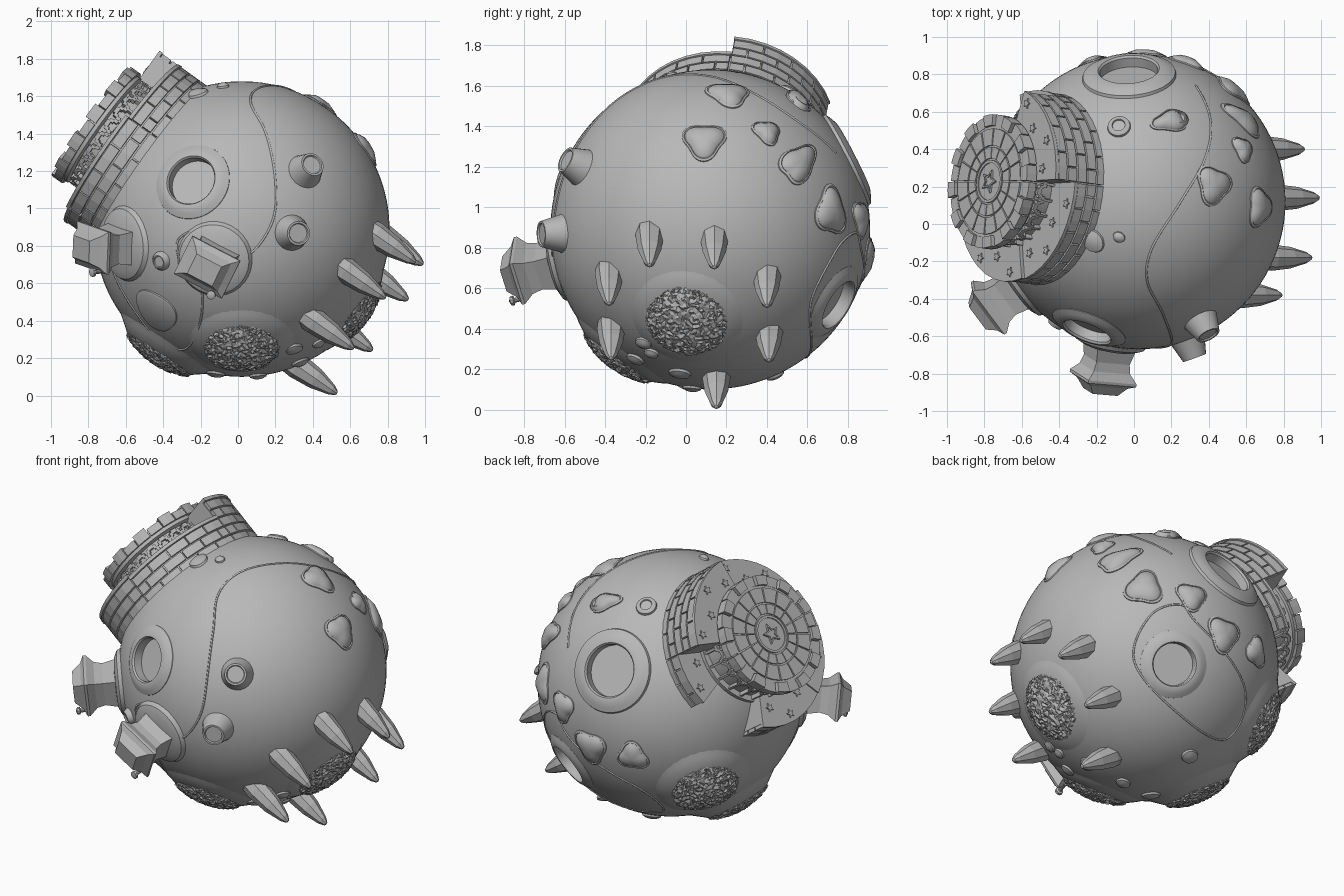
import bpy, bmesh, random
from math import sin, cos, pi, sqrt, radians
from mathutils import Vector, Matrix

random.seed(4)
if "Cube" in bpy.data.objects:
    bpy.data.objects.remove(bpy.data.objects["Cube"])

C, R = Vector((.02, .12, .89)), .79

stone = bpy.data.materials.new("plain grey")
stone.use_nodes = True
grey = (.48, .48, .48, 1)
stone.diffuse_color = grey
stone.node_tree.nodes["Principled BSDF"].inputs["Base Color"].default_value = grey


# Directions from the planet centre, found from two coordinates
def third(a, b):
    return sqrt(max(R * R - a * a - b * b, 0))

def front(x, z, side=-1):
    return Vector((x - C.x, side * third(x - C.x, z - C.z), z - C.z)).normalized()

def right(y, z):
    return Vector((third(y - C.y, z - C.z), y - C.y, z - C.z)).normalized()

def top(x, y):
    return Vector((x - C.x, y - C.y, third(x - C.x, y - C.y))).normalized()

def frame(d, dist=R, roll=0, hint=(0, 0, 1), origin=C):
    z = Vector(d).normalized()
    y = Vector(hint)
    y = (y - z * y.dot(z)).normalized()
    m = Matrix((y.cross(z), y, z)).transposed().to_4x4()
    return Matrix.Translation(origin + z * dist) @ m @ Matrix.Rotation(radians(roll), 4, 'Z')

def finish(name, bm, m=Matrix(), smooth=True):
    bmesh.ops.recalc_face_normals(bm, faces=bm.faces)
    bm.transform(m)
    me = bpy.data.meshes.new(name)
    bm.to_mesh(me)
    bm.free()
    me.materials.append(stone)
    ob = bpy.data.objects.new(name, me)
    bpy.context.collection.objects.link(ob)
    if smooth:
        soften(ob)
    return ob

def soften(ob):
    bpy.ops.object.select_all(action='DESELECT')
    ob.select_set(True)
    bpy.context.view_layer.objects.active = ob
    bpy.ops.object.shade_smooth_by_angle(angle=radians(35))

# Revolved profile; shape varies radius with angle, curved wraps it on the planet
def spin(bm, profile, n=32, m=Matrix(), shape=lambda t: 1, sx=1, sy=1, curved=False):
    rings = []
    for r, z in profile:
        ring = []
        for i in range(n if r else 1):
            t = 2 * pi * i / n
            x, y = r * shape(t) * cos(t) * sx, r * shape(t) * sin(t) * sy
            drop = sqrt(R * R - x * x - y * y) - R if curved else 0
            ring.append(bm.verts.new(m @ Vector((x, y, z + drop))))
        rings.append(ring if r else ring * n)
    for a, b in zip(rings, rings[1:]):
        for i in range(n):
            j = (i + 1) % n
            f = list(dict.fromkeys((a[i], a[j], b[j], b[i])))
            if len(f) > 2:
                bm.faces.new(f)
    for end in (rings[0], rings[-1]):
        if len(set(end)) > 2:
            bm.faces.new(end)

def lathe(name, profile, m, n=32, smooth=True, **kw):
    bm = bmesh.new()
    spin(bm, profile, n, **kw)
    return finish(name, bm, m, smooth)

# Bent block between two radii, two heights and two angles in degrees
def wedge(bm, r0, r1, z0, z1, a0, a1):
    steps = max(1, round((a1 - a0) / 9))
    rows = []
    for i in range(steps + 1):
        t = radians(a0 + (a1 - a0) * i / steps)
        rows.append([bm.verts.new((r * cos(t), r * sin(t), z))
                     for r, z in ((r0, z0), (r1, z0), (r1, z1), (r0, z1))])
    for a, b in zip(rows, rows[1:]):
        for k in range(4):
            bm.faces.new((a[k], a[k - 1], b[k - 1], b[k]))
    bm.faces.new(rows[0])
    bm.faces.new(rows[-1])


# Planet with three round pits
pits = [(front(-.25, 1.15), .13), (Vector((-.06, .88, .45)), .155),
        (Vector((.38, .8, -.47)), .125)]
bm = bmesh.new()
bmesh.ops.create_uvsphere(bm, u_segments=96, v_segments=64, radius=R,
                          matrix=Matrix.Translation(C))
planet = finish("planet", bm)
bm = bmesh.new()
for d, r in pits:
    spin(bm, [(r + .01, -.27), (r + .01, .1)], 48, frame(d))
cutter = finish("pit_cutter", bm, smooth=False)
mod = planet.modifiers.new("pits", 'BOOLEAN')
mod.operation, mod.object, mod.solver = 'DIFFERENCE', cutter, 'EXACT'
bpy.context.view_layer.objects.active = planet
bpy.ops.object.modifier_apply(modifier="pits")
bpy.data.objects.remove(cutter)
soften(planet)
for d, r in pits:
    lathe("pit_rim", [(r * 1.65, -.06), (r * 1.6, -.025), (r * 1.4, -.008), (r * 1.2, .004),
                      (r * 1.06, .005), (r, -.006), (r, -.26), (0, -.26)], frame(d), 48)

# Seams running over the surface
def seam(name, pts, closed=False):
    n, path = len(pts), []
    for i in range(n if closed else n - 1):
        p = [Vector(pts[k % n] if closed else pts[min(max(k, 0), n - 1)])
             for k in range(i - 1, i + 3)]
        for s in range(8):
            t = s / 8
            q = (p[1] * 2 + (p[2] - p[0]) * t + (p[0] * 2 - p[1] * 5 + p[2] * 4 - p[3]) * t * t
                 + (p[1] * 3 - p[0] - p[2] * 3 + p[3]) * t ** 3)
            path.append(C + q.normalized() * R)
    cu = bpy.data.curves.new(name, 'CURVE')
    cu.dimensions, cu.bevel_depth, cu.bevel_resolution = '3D', .006, 1
    sp = cu.splines.new('POLY')
    sp.points.add(len(path) - 1)
    for a, b in zip(sp.points, path):
        a.co = (*b, 1)
    sp.use_cyclic_u = closed
    cu.materials.append(stone)
    bpy.context.collection.objects.link(bpy.data.objects.new(name, cu))

seam("long_seam", [top(.33, .74), top(.41, .55), top(.38, .35), top(.25, .12), top(.1, -.12),
     top(.07, -.3), front(.15, 1.4), front(.2, 1.15), front(.19, .95), front(.1, .79),
     front(0, .74), front(-.1, .83), front(-.2, .89), front(-.32, .83), front(-.3, .7),
     front(-.2, .6), front(-.2, .4), front(-.28, .25), front(-.4, .28), front(-.55, .45),
     front(-.68, .7)])
seam("back_seam", [(.63, .63, -.46), (.6, .78, -.13), (.41, .91, -.02), (.28, .95, -.15),
     (-.29, .83, -.48), (-.31, .57, -.76), (.23, .63, -.74)], True)

# Flat-topped cones and low bumps
for d, r, h in ((front(.36, 1.2), .09, .09), (front(.29, .87), .09, .1),
                (front(-.41, .72), .05, .03), (top(-.08, .52), .06, .02),
                (top(.24, .56), .05, .025)):
    lathe("stub_cone", [(r * 1.15, -.03), (r, .01), (r * .72, h), (r * .6, h), (r * .55, h - .008),
                        (0, h - .008)], frame(d), 24)
for d, r in ((right(-.25, .25), .045), (right(-.17, .28), .035), (right(-.03, .18), .05),
             (right(.03, .11), .045), (front(.47, .33), .04), (front(-.12, .12), .05),
             (top(-.22, -.09), .06), (top(-.08, -.07), .03), (Vector((-.1, .4, -.9)), .05)):
    lathe("pebble", [(r, -.01), (r * .9, .01), (r * .5, .02), (0, .024)], frame(d), 20, sx=1.2)

# Rounded triangular scales
tri = lambda t: 1 + .16 * cos(3 * t)
for d, s, sx, roll in ((right(.09, 1.33), .095, 1, -90), (right(.21, 1.56), .095, 1, -90),
        (right(.4, 1.37), .065, 1, 30), (right(.56, 1.22), .075, 1.7, 35),
        (right(.72, .98), .1, 1.1, 80), (Vector((.33, .94, .07)), .085, 1, -90),
        (Vector((.05, .98, -.17)), .1, 1, 30), (Vector((-.3, .93, -.17)), .085, 1, 90),
        (right(.55, 1.53), .06, 1.5, 40)):
    lathe("scale", [(s * 1.1, -.01), (s * 1.1, .006), (s, .011), (s * .95, .006), (s * .88, .016),
                    (s * .5, .03), (0, .034)], frame(d, roll=roll), 36, shape=tri, sx=sx, curved=True)
lathe("oval_plate", [(.13, -.01), (.13, .008), (.115, .012), (0, .014)], frame(front(-.44, .45)),
      36, shape=lambda t: 1 + .06 * cos(3 * t), curved=True)

# Faceted spikes, all leaning the same way
lean = Vector((.82, 0, -.57)).normalized()
for tip in ((.95, -.18, .71), (.99, .14, .7), (.79, -.38, .52), (.91, .4, .51),
            (.62, -.37, .25), (.72, .41, .24), (.53, .15, .01)):
    lathe("spike", [(.06, -.4), (.07, -.26), (.058, -.14), (.03, -.035), (.012, -.004), (0, 0)],
          frame(lean, 0, origin=Vector(tip)), 8, False)

# Shaggy round tufts on soft mounds
for d, lift in ((right(0, .43), .015), (front(.02, .25), .02), ((-.55, -.05, -.83), .04),
                ((-.69, .55, -.47), .03)):
    m = frame(d)
    lathe("mound", [(.32, -.01), (.26, lift * .3), (.2, lift), (0, lift)], m, curved=True)
    bm = bmesh.new()
    bmesh.ops.create_icosphere(bm, subdivisions=5, radius=1)
    for v in bm.verts:
        k = random.uniform(.92, 1.04)
        x, y = v.co.x * .2 * k, v.co.y * .2 * k
        v.co = (x, y, v.co.z * .03 + lift + random.uniform(-.008, .008)
                + sqrt(R * R - x * x - y * y) - R)
    finish("tuft", bm, m, False)

# Flared square lodges
for d, roll in ((Vector((-.2, -1.02, -.22)), -28), (Vector((-.8, -.57, -.1)), -12)):
    m = frame(d, 0, roll)
    lathe("lodge_collar", [(.21, -.01), (.19, .02), (.15, .03), (0, .03)], frame(d, R, roll), 32,
          curved=True)
    q = sqrt(2)
    turn = Matrix.Rotation(pi / 4, 4, 'Z')
    lathe("lodge", [(w * q, h) for w, h in ((.13, .7), (.115, .8), (.1, .88), (.11, .93),
          (.145, .975), (.145, .99), (.11, 1.01), (.075, 1.06))],
          m @ Matrix.Diagonal((1, .8, 1, 1)) @ turn, 4, False)
    bm = bmesh.new()
    spin(bm, [(.012, .97), (.012, 1.03), (.024, 1.035), (.024, 1.05), (0, 1.06)], 10)
    finish("lodge_finial", bm, m @ Matrix.Translation((.09, -.11, 0)))

# Tower: brick ring of uneven height around a round keep
axis = frame((-.81, .11, .58), 0, hint=(0, 1, 0))
star = lambda t: 1 if round(t * 5 / pi) % 2 == 0 else .48
core, bricks, stars = bmesh.new(), bmesh.new(), bmesh.new()
for a0, a1, high in ((2, 72, .92), (72, 108, .72), (-75, 2, .79), (-150, -75, .81),
                     (-208, -150, .8)):
    wedge(core, .28, .495, .5, high - .015, a0, a1)
    wedge(core, .3, .52, high - .02, high, a0, a1)
    rows = round((high - .58) / .075)
    step = (high - .6) / rows
    for k in range(rows):
        count = max(2, round((a1 - a0) / 17))
        w = (a1 - a0) / count
        for i in range(count + k % 2):
            s = a0 + w * (i - k % 2 / 2)
            z = .58 + step * k
            wedge(bricks, .47, .515, z + .005, z + step - .005, max(s, a0) + .5, min(s + w, a1) - .5)
    for i in range(round((a1 - a0) / 18)):
        t = radians(a0 + 9 + 18 * i)
        r = .4 + .07 * (i % 2)
        spin(stars, [(.028, high - .01), (.028, high + .008)], 10,
             Matrix.Translation((r * cos(t), r * sin(t), 0)), star)
finish("ring_wall", core, axis, False)
finish("ring_bricks", bricks, axis, False)
finish("ring_stars", stars, axis, False)

lathe("keep", [(.31, .5), (.31, .9), (.34, .91), (.34, .965), (.3, .965), (.3, .975), (0, .975)],
      axis, 64)
tiles, arches = bmesh.new(), bmesh.new()
for i in range(24):
    a = i * 15
    wedge(tiles, .3, .36, .93, .995 - .018 * (i % 2), a + .6, a + 14.4)
    wedge(arches, .3, .335, .74, .84, a - 1.2, a + 1.2)
    for s in range(6):
        t = pi * (s + .5) / 6
        c, z = a + 7.5 + 6 * cos(t), .84 + .045 * sin(t)
        wedge(arches, .3, .335, z - .012, z + .012, c - 1.6, c + 1.6)
for i in range(16):
    wedge(tiles, .195, .285, .96, .985, i * 22.5 + 1, i * 22.5 + 21.5)
    wedge(tiles, .125, .185, .96, .985, i * 22.5 + 1, i * 22.5 + 21.5)
wedge(arches, .29, .345, .72, .745, 0, 360)
finish("keep_tiles", tiles, axis, False)
finish("keep_arches", arches, axis, False)
lathe("keep_medallion", [(.115, .96), (.115, .985), (.1, .985), (.1, .978), (0, .978)], axis)
lathe("keep_star", [(.065, .97), (.065, .99), (.045, .99), (.045, .982), (0, .982)], axis, 10,
      False, shape=star)
